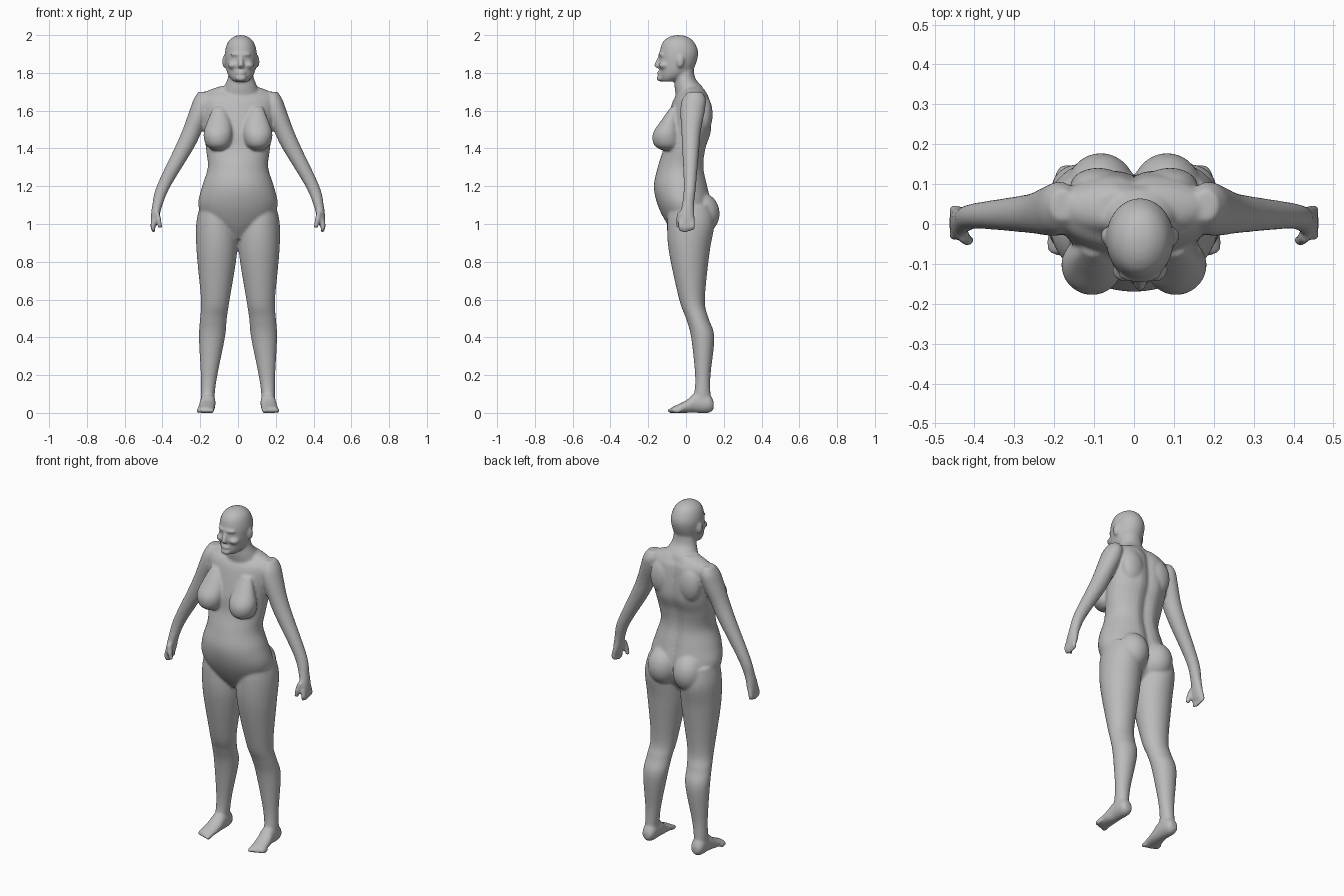
import bpy, bmesh, math
from mathutils import Matrix

cube = bpy.data.objects.get("Cube")
if cube:
    bpy.data.objects.remove(cube)

GREY = (.5, .5, .5, 1)
skin = bpy.data.materials.new("plain grey")
skin.use_nodes = True
skin.diffuse_color = GREY
shader = skin.node_tree.nodes["Principled BSDF"]
shader.inputs["Base Color"].default_value = GREY

bm = bmesh.new()
SEGMENTS, STEPS = 40, 6


def at(level, wide, front, back, x=0):
    """One cross-section: its level, half width, depth limits and centre."""
    return (level, wide, front, back, x)


def spline(before, start, end, after, t):
    """Smooth value between start and end, guided by both neighbours."""
    slope_in, slope_out = (end - before) / 2, (after - start) / 2
    rise = end - start
    return start + t * (slope_in + t * (3 * rise - 2 * slope_in - slope_out
                                        + t * (slope_in + slope_out - 2 * rise)))


def refine(sections):
    padded = [sections[0], *sections, sections[-1]]
    fine = []
    for group in zip(padded, padded[1:], padded[2:], padded[3:]):
        for step in range(STEPS):
            fine.append([spline(*values, step / STEPS) for values in zip(*group)])
    return fine + [sections[-1]]


def loft(*sections, side=1, lengthwise=False):
    """Skin a stack of oval cross-sections, going up or lengthwise along y."""
    rings = []
    for level, wide, front, back, x in refine(sections):
        ring = []
        for k in range(SEGMENTS):
            angle = math.tau * k / SEGMENTS
            across = side * (x + wide * math.cos(angle))
            deep = (front + back) / 2 + (back - front) / 2 * math.sin(angle)
            place = (across, level, deep) if lengthwise else (across, deep, level)
            ring.append(bm.verts.new(place))
        rings.append(ring)
    for lower, upper in zip(rings, rings[1:]):
        for k in range(SEGMENTS):
            bm.faces.new((lower[k - 1], lower[k], upper[k], upper[k - 1]))
    bm.faces.new(rings[0])
    bm.faces.new(rings[-1])
    return [vert for ring in rings for vert in ring]


def blob(centre, radii, side=1):
    """An ellipsoid, mirrored when side is negative."""
    x, y, z = centre
    matrix = Matrix.Translation((side * x, y, z)) @ Matrix.Diagonal((*radii, 1))
    bmesh.ops.create_uvsphere(bm, u_segments=32, v_segments=20, radius=1, matrix=matrix)


def build_torso():
    torso = loft(
        at(1.73, wide=.09, front=-.02, back=.09),
        at(1.7, wide=.17, front=-.03, back=.11),
        at(1.65, wide=.2, front=-.07, back=.13),
        at(1.5, wide=.18, front=-.11, back=.14),
        at(1.4, wide=.17, front=-.12, back=.11),
        at(1.3, wide=.16, front=-.15, back=.1),
        at(1.2, wide=.19, front=-.17, back=.12),
        at(1.1, wide=.21, front=-.15, back=.14),
        at(1, wide=.17, front=-.1, back=.13),
        at(.92, wide=.05, front=-.04, back=.08))
    # Furrow along the spine
    for vert in torso:
        if vert.co.y > 0:
            vert.co.y -= .02 * math.exp(-(vert.co.x / .03) ** 2)


def build_head():
    middle = .015
    # Neck
    loft(at(1.83, wide=.06, front=-.06, back=.04, x=middle),
         at(1.77, wide=.07, front=-.06, back=.05, x=middle),
         at(1.72, wide=.09, front=-.06, back=.09, x=middle),
         at(1.66, wide=.11, front=-.05, back=.1, x=middle))
    # Skull and jaw
    loft(at(2, wide=.01, front=-.05, back=-.03, x=middle),
         at(1.99, wide=.04, front=-.09, back=.01, x=middle),
         at(1.96, wide=.07, front=-.125, back=.045, x=middle),
         at(1.9, wide=.085, front=-.14, back=.065, x=middle),
         at(1.82, wide=.078, front=-.14, back=.04, x=middle),
         at(1.78, wide=.062, front=-.14, back=0, x=middle),
         at(1.755, wide=.04, front=-.13, back=-.06, x=middle))
    # Nose
    loft(at(1.89, wide=.01, front=-.145, back=-.12, x=middle),
         at(1.84, wide=.016, front=-.17, back=-.12, x=middle),
         at(1.826, wide=.015, front=-.155, back=-.12, x=middle))
    # Lips, chin and brow
    blob((middle, -.138, 1.8), (.026, .016, .012))
    blob((middle, -.136, 1.772), (.03, .02, .018))
    blob((middle, -.128, 1.897), (.055, .02, .011))
    # Cheeks and ears
    for side in (1, -1):
        blob((middle + side * .04, -.115, 1.84), (.03, .03, .02))
        blob((middle + side * .086, -.03, 1.86), (.013, .02, .034))


def build_trunk_curves(side):
    # Breast
    loft(at(1.62, wide=.03, front=-.08, back=-.04, x=.1),
         at(1.55, wide=.06, front=-.13, back=-.04, x=.1),
         at(1.48, wide=.077, front=-.175, back=-.03, x=.105),
         at(1.42, wide=.065, front=-.17, back=-.03, x=.105),
         at(1.39, wide=.03, front=-.13, back=-.05, x=.105), side=side)
    # Buttock and shoulder blade
    blob((.083, .08, 1.055), (.09, .098, .11), side)
    blob((.09, .095, 1.58), (.07, .046, .1), side)


def build_leg(side):
    loft(at(1.1, wide=.08, front=-.09, back=.13, x=.12),
         at(1, wide=.105, front=-.1, back=.15, x=.116),
         at(.85, wide=.107, front=-.09, back=.125, x=.112),
         at(.6, wide=.076, front=-.036, back=.1, x=.12),
         at(.5, wide=.071, front=0, back=.12, x=.13),
         at(.4, wide=.069, front=.027, back=.15, x=.138),
         at(.2, wide=.044, front=.048, back=.13, x=.153),
         at(.1, wide=.037, front=.042, back=.13, x=.16),
         at(.04, wide=.037, front=.02, back=.135, x=.16), side=side)
    # Foot, from heel to ball
    loft(at(.147, .022, .02, .06, x=.16),
         at(.12, .038, 0, .1, x=.16),
         at(.05, .041, 0, .105, x=.16),
         at(0, .044, 0, .066, x=.165),
         at(-.075, .044, 0, .03, x=.17), side=side, lengthwise=True)
    # Toes
    for toe in range(5):
        blob((.138 + .018 * toe, .007 * toe - .075, .012),
             (.0125 - .001 * toe, .026, .014), side)


def build_arm(side):
    loft(at(1.7, wide=.03, front=.01, back=.085, x=.18),
         at(1.66, wide=.05, front=-.02, back=.105, x=.185),
         at(1.6, wide=.057, front=-.03, back=.1, x=.2),
         at(1.5, wide=.053, front=-.025, back=.08, x=.24),
         at(1.4, wide=.051, front=-.02, back=.07, x=.286),
         at(1.2, wide=.037, front=-.012, back=.053, x=.394),
         at(1.1, wide=.027, front=-.022, back=.043, x=.427),
         at(1.03, wide=.022, front=-.038, back=.046, x=.44),
         at(.99, wide=.015, front=-.03, back=.04, x=.446), side=side)
    # Fingers
    for finger in range(4):
        y = .021 * finger - .028
        tip = .955 + .006 * abs(finger - 1)
        loft(at(1.02, wide=.013, front=y - .012, back=y + .012, x=.446),
             at(.985, wide=.013, front=y - .012, back=y + .012, x=.451),
             at(tip, wide=.009, front=y - .009, back=y + .009, x=.445), side=side)
    # Thumb
    loft(at(1.065, wide=.014, front=-.045, back=-.01, x=.43),
         at(1.02, wide=.014, front=-.054, back=-.024, x=.42),
         at(.98, wide=.011, front=-.052, back=-.028, x=.412), side=side)


build_torso()
build_head()
for side in (1, -1):
    build_trunk_curves(side)
    build_leg(side)
    build_arm(side)

bmesh.ops.recalc_face_normals(bm, faces=bm.faces)
mesh = bpy.data.meshes.new("body")
bm.to_mesh(mesh)
bm.free()
mesh.materials.append(skin)
body = bpy.data.objects.new("body", mesh)
bpy.context.collection.objects.link(body)

# Fuse all parts into one smooth skin
fuse = body.modifiers.new("fuse", 'REMESH')
fuse.mode = 'VOXEL'
fuse.voxel_size = .0065
fuse.use_smooth_shade = True
soften = body.modifiers.new("soften", 'SMOOTH')
soften.factor = .5
soften.iterations = 10
